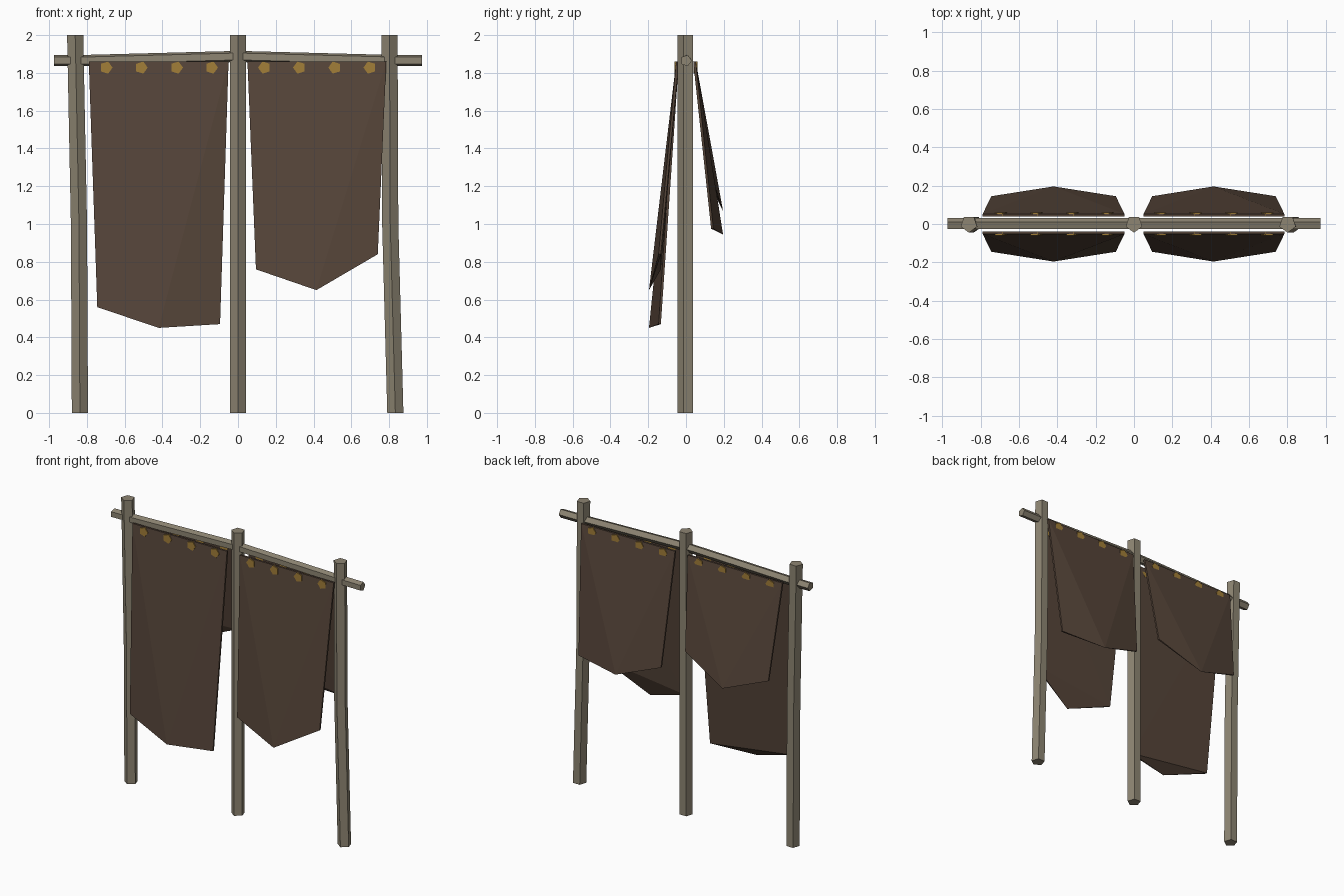
import bpy, bmesh, math
from mathutils import Vector

if "Cube" in bpy.data.objects:
    bpy.data.objects.remove(bpy.data.objects["Cube"])


def material(name, rgb):
    m = bpy.data.materials.new(name)
    m.diffuse_color = (*rgb, 1)
    m.use_nodes = True
    m.node_tree.nodes["Principled BSDF"].inputs["Base Color"].default_value = m.diffuse_color
    return m


WOOD = material("weathered wood", (0.27, 0.235, 0.17))
HIDE = material("brown hide", (0.092, 0.059, 0.041))
BRASS = material("dull brass", (0.36, 0.21, 0.04))


def finish(bm, name, mat):
    bmesh.ops.recalc_face_normals(bm, faces=bm.faces)
    me = bpy.data.meshes.new(name)
    bm.to_mesh(me)
    bm.free()
    me.materials.append(mat)
    ob = bpy.data.objects.new(name, me)
    bpy.context.collection.objects.link(ob)
    return ob


def pole(name, path, radius, u, v, mat):
    """Five-sided pole along a path; u points at the first corner."""
    u, v = Vector(u), Vector(v)
    bm = bmesh.new()
    rings = []
    for p in path:
        rings.append([bm.verts.new(Vector(p) + radius * (
            u * math.cos(math.tau * i / 5) + v * math.sin(math.tau * i / 5)))
            for i in range(5)])
    for a, b in zip(rings, rings[1:]):
        for i in range(5):
            j = (i + 1) % 5
            bm.faces.new((a[i], a[j], b[j], b[i]))
    bm.faces.new(rings[0])
    bm.faces.new(rings[-1])
    return finish(bm, name, mat)


def hide(name, side, x_top, bottom):
    """Hanging hide: straight top edge, pointed bottom bulging outward."""
    pts = [(x, side * y, 1.86) for x in x_top for y in (0.038, 0.052)]
    (xa, za), (xm, zm), (xb, zb) = bottom
    pts += [(x, side * y, z) for x, z in ((xa, za), (xb, zb))
            for y in (0.133, 0.145)]
    pts.append((xm, side * 0.196, zm))
    bm = bmesh.new()
    for p in pts:
        bm.verts.new(p)
    bmesh.ops.convex_hull(bm, input=bm.verts)
    return finish(bm, name, HIDE)


# Upright posts, slightly crooked
for name, xs in (("left_post", (-0.837, -0.842, -0.862)),
                 ("middle_post", (0, 0, 0)),
                 ("right_post", (0.833, 0.806, 0.802))):
    pole(name, [(x, 0, z) for x, z in zip(xs, (0, 1, 2))],
         0.045, (0, -1, 0), (1, 0, 0), WOOD)

# Crossbar, bowed up at the middle post
pole("crossbar", [(-0.975, 0, 1.865), (-0.8, 0, 1.866), (0, 0, 1.887),
                  (0.8, 0, 1.866), (0.975, 0, 1.865)],
     0.031, (0, 1, 0), (0, 0, 1), WOOD)

# Hides on both sides of the bar
L, R = (-0.79, -0.05), (0.05, 0.785)
hide("front_left_hide", -1, L, ((-0.745, 0.56), (-0.42, 0.45), (-0.095, 0.47)))
hide("front_right_hide", -1, R, ((0.095, 0.76), (0.415, 0.65), (0.74, 0.84)))
hide("back_left_hide", 1, L, ((-0.745, 1.19), (-0.42, 1.07), (-0.095, 1.225)))
hide("back_right_hide", 1, R, ((0.095, 1.06), (0.415, 0.945), (0.74, 0.975)))

# Five-sided studs along the top of each hide
for label, side in (("front", -1), ("back", 1)):
    for sx in (-1, 1):
        for i, x in enumerate((0.14, 0.325, 0.512, 0.698)):
            pole(f"{label}_stud_{'left' if sx < 0 else 'right'}_{i + 1}",
                 [(sx * x, side * 0.04, 1.828), (sx * x, side * 0.06, 1.828)],
                 0.034, (-sx, 0, 0), (0, 0, 1), BRASS)
